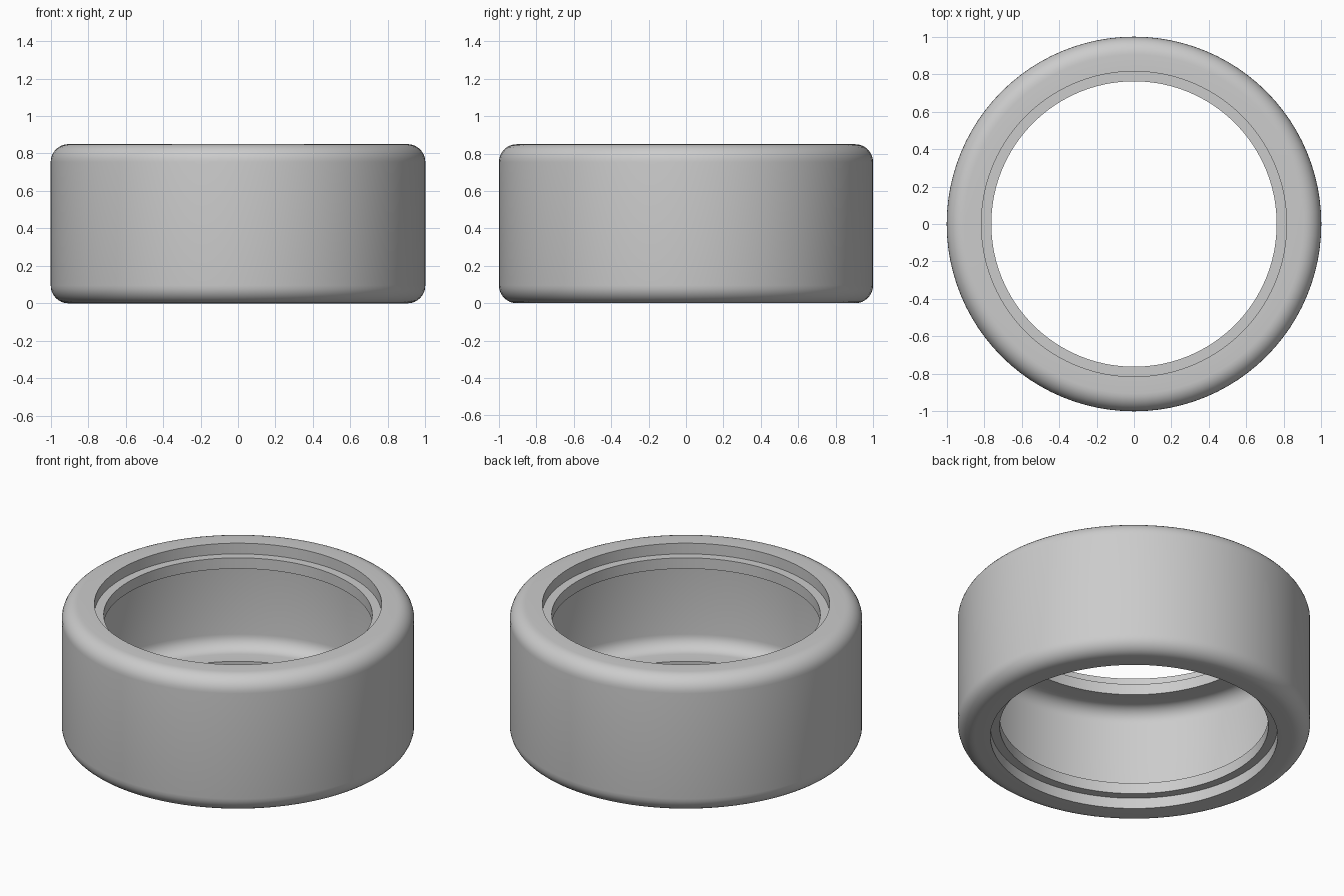
import bpy, bmesh, math

if "Cube" in bpy.data.objects:
    bpy.data.objects.remove(bpy.data.objects["Cube"])

HEIGHT = 0.85
SEGMENTS = 96


def fillet(cx, cz, radius, start, end, steps=8):
    """Arc points (r, z) between two angles in degrees."""
    angles = [math.radians(start + (end - start) * i / steps) for i in range(steps + 1)]
    return [(cx + radius * math.cos(a), cz + radius * math.sin(a)) for a in angles]


# Upper half of the cross-section, from the outer tread to the cavity wall
upper = fillet(0.905, HEIGHT - 0.095, 0.095, 0, 90)      # rounded shoulder
upper += [(0.815, HEIGHT), (0.815, 0.783),               # stepped bead seat
          (0.762, 0.783), (0.762, 0.715)]                # inner lip
upper += fillet(0.86, 0.63, 0.085, 90, 0)                # rounded cavity corner

# Mirror to the lower half to close the section
profile = upper + [(r, HEIGHT - z) for r, z in reversed(upper)]

# Revolve the section around the z axis
bm = bmesh.new()
rings = []
for i in range(SEGMENTS):
    a = 2 * math.pi * i / SEGMENTS
    rings.append([bm.verts.new((r * math.cos(a), r * math.sin(a), z)) for r, z in profile])
count = len(profile)
for i in range(SEGMENTS):
    here, there = rings[i], rings[(i + 1) % SEGMENTS]
    for j in range(count):
        k = (j + 1) % count
        bm.faces.new((here[j], there[j], there[k], here[k]))
bmesh.ops.recalc_face_normals(bm, faces=bm.faces)

mesh = bpy.data.meshes.new("tire")
bm.to_mesh(mesh)
bm.free()
tire = bpy.data.objects.new("tire", mesh)
bpy.context.collection.objects.link(tire)

# Plain grey rubber
rubber = bpy.data.materials.new("grey rubber")
rubber.diffuse_color = (0.6, 0.6, 0.6, 1)
rubber.use_nodes = True
rubber.node_tree.nodes["Principled BSDF"].inputs["Base Color"].default_value = rubber.diffuse_color
mesh.materials.append(rubber)

# Smooth curves, crisp steps
bpy.context.view_layer.objects.active = tire
tire.select_set(True)
bpy.ops.object.shade_smooth_by_angle(angle=math.radians(30))
